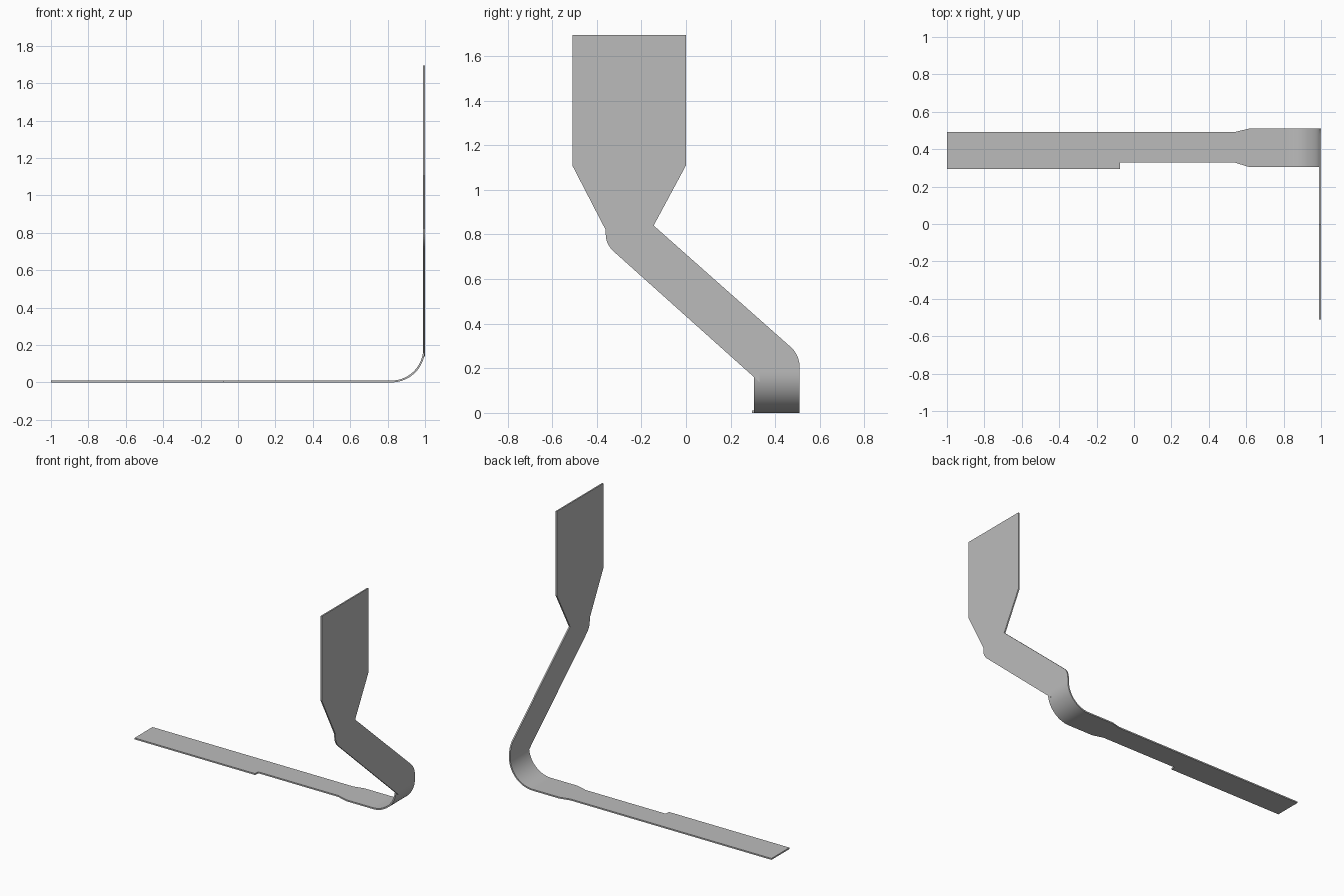
import bpy, bmesh, math
from mathutils import Vector

cube = bpy.data.objects.get("Cube")
if cube:
    bpy.data.objects.remove(cube, do_unlink=True)

T = 0.01      # sheet thickness
R = 0.18      # outer bend radius

steel = bpy.data.materials.new("grey_sheet_metal")
steel.use_nodes = True
grey = (0.5, 0.5, 0.5, 1)
steel.diffuse_color = grey
steel.node_tree.nodes["Principled BSDF"].inputs["Base Color"].default_value = grey


def prism(name, points, offset):
    """Extrude a flat outline by the given offset into a solid plate."""
    bm = bmesh.new()
    face = bm.faces.new([bm.verts.new(p) for p in points])
    result = bmesh.ops.extrude_face_region(bm, geom=[face])
    moved = [v for v in result["geom"] if isinstance(v, bmesh.types.BMVert)]
    bmesh.ops.translate(bm, verts=moved, vec=offset)
    bmesh.ops.recalc_face_normals(bm, faces=bm.faces)
    mesh = bpy.data.meshes.new(name)
    bm.to_mesh(mesh)
    bm.free()
    mesh.materials.append(steel)
    obj = bpy.data.objects.new(name, mesh)
    bpy.context.collection.objects.link(obj)
    return obj


def rounded(start, corner, end, steps=8):
    """Points of a rounded corner between two edges."""
    a, b, c = Vector(start), Vector(corner), Vector(end)
    return [tuple(a.lerp(b, t).lerp(b.lerp(c, t), t))
            for t in (i / steps for i in range(steps + 1))]


def arc(radius, steps=24):
    """Quarter circle in x and z, from the floor up to the upright."""
    angles = [math.pi / 2 * i / steps for i in range(steps + 1)]
    return [(1 - R + radius * math.sin(a), R - radius * math.cos(a)) for a in angles]


# Flat strip with stepped edge and wider end
strip = [(-1, 0.295), (-0.075, 0.295), (-0.075, 0.328), (0.54, 0.328),
         (0.615, 0.305), (1 - R, 0.305), (1 - R, 0.51), (0.615, 0.51),
         (0.54, 0.492), (-1, 0.492)]
prism("flat_strip", [(x, y, 0) for x, y in strip], (0, 0, T))

# Quarter-round bend
section = arc(R) + arc(R - T)[::-1]
bend = prism("bend", [(x, 0.305, z) for x, z in section], (0, 0.205, 0))
bpy.ops.object.select_all(action='DESELECT')
bend.select_set(True)
bpy.context.view_layer.objects.active = bend
bpy.ops.object.shade_smooth_by_angle(angle=math.radians(30))

# Upright: slanted arm widening into the tall plate
upright = [(-0.51, 1.695), (0, 1.695), (0, 1.11), (-0.145, 0.84)]
upright += rounded((0.47, 0.295), (0.51, 0.259), (0.51, 0.20))
upright += [(0.51, R), (0.33, R), (0.33, 0.138)]
upright += rounded((-0.32, 0.72), (-0.36, 0.755), (-0.36, 0.80))
upright += [(-0.36, 0.82), (-0.51, 1.11)]
prism("upright_plate", [(1 - T, y, z) for y, z in upright], (T, 0, 0))
